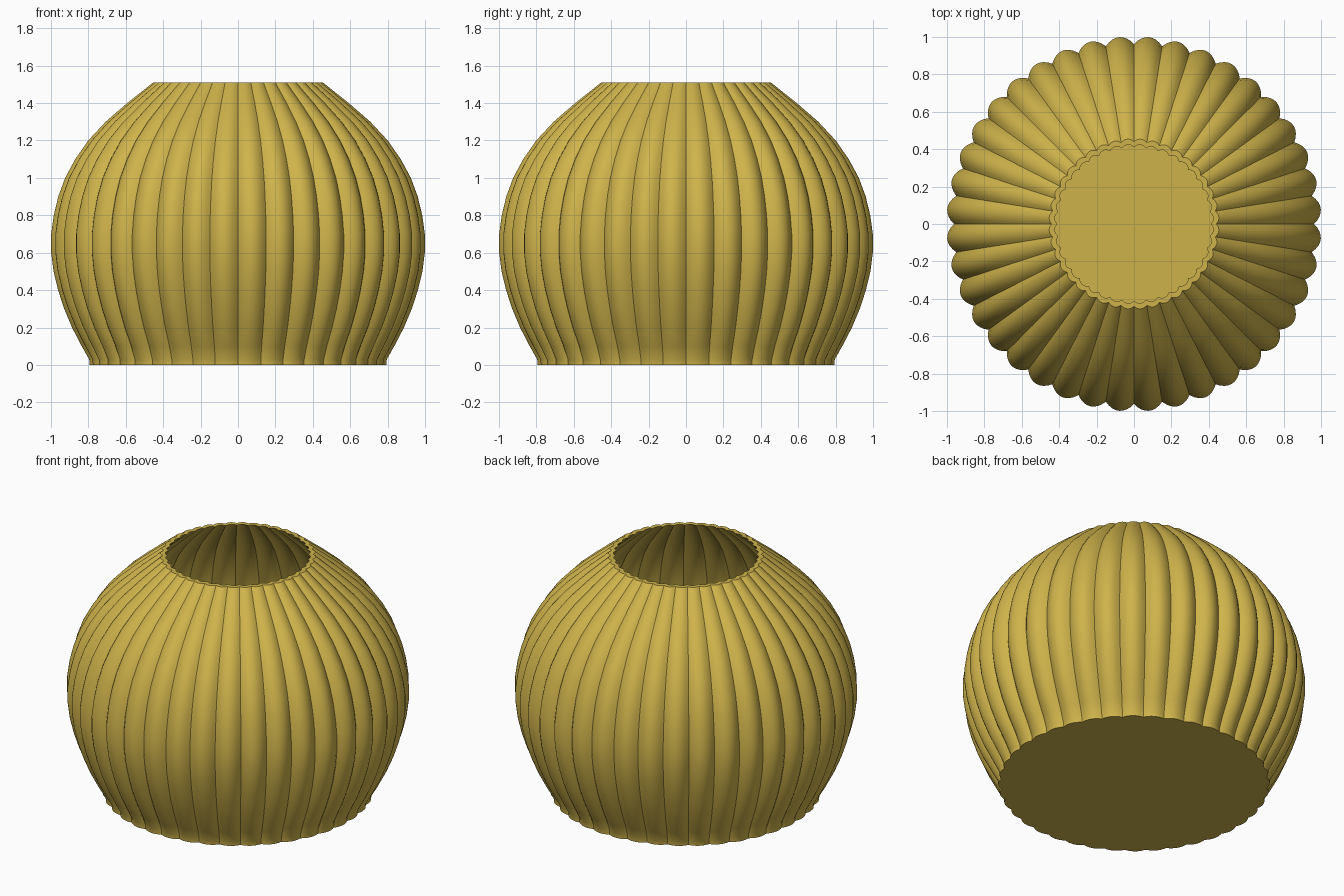
import bpy, bmesh, math

if "Cube" in bpy.data.objects:
    bpy.data.objects.remove(bpy.data.objects["Cube"])

LOBES, STEPS = 40, 8
N = LOBES * STEPS

# Lobe-peak profile: height, radius, lobe depth
OUTER = [(0, .795, .016), (.03, .798, .018), (.1, .838, .03), (.2, .89, .034), (.3, .932, .036),
         (.4, .965, .038), (.5, .989, .039), (.6, 1.002, .04), (.7, 1.002, .04), (.8, .988, .039),
         (.9, .964, .038), (1.0, .927, .036), (1.1, .873, .034), (1.2, .803, .031),
         (1.3, .71, .027), (1.4, .594, .022), (1.51, .455, .015)]


def ring(bm, z, radius, depth):
    """Scalloped ring with a crease at every lobe boundary."""
    verts = []
    for i in range(N):
        a = 2 * math.pi * i / N
        t = 2 * (i % STEPS) / STEPS - 1
        r = radius - depth * t * t
        verts.append(bm.verts.new((r * math.cos(a), r * math.sin(a), z)))
    return verts


bm = bmesh.new()
# Outer wall, flat rim, then inner wall down to the floor
wall = 0.03
inner = [(z, r - wall, d) for z, r, d in reversed(OUTER) if z > 0]
rings = [ring(bm, *p) for p in OUTER + inner]
for low, high in zip(rings, rings[1:]):
    for i in range(N):
        j = (i + 1) % N
        bm.faces.new((low[i], low[j], high[j], high[i]))

# Underside and inside floor as fans
for loop, z, flip in ((rings[0], 0, True), (rings[-1], .03, False)):
    c = bm.verts.new((0, 0, z))
    for i in range(N):
        a, b = loop[i], loop[(i + 1) % N]
        bm.faces.new((b, a, c) if flip else (a, b, c))
bmesh.ops.recalc_face_normals(bm, faces=bm.faces)

mesh = bpy.data.meshes.new("fluted_bowl")
bm.to_mesh(mesh)
bm.free()
bowl = bpy.data.objects.new("fluted_bowl", mesh)
bpy.context.collection.objects.link(bowl)

# Golden ochre
mat = bpy.data.materials.new("ochre")
mat.diffuse_color = (0.62, 0.45, 0.07, 1)
mat.use_nodes = True
mat.node_tree.nodes["Principled BSDF"].inputs["Base Color"].default_value = mat.diffuse_color
mesh.materials.append(mat)

bpy.context.view_layer.objects.active = bowl
bowl.select_set(True)
bpy.ops.object.shade_smooth_by_angle(angle=math.radians(35))
